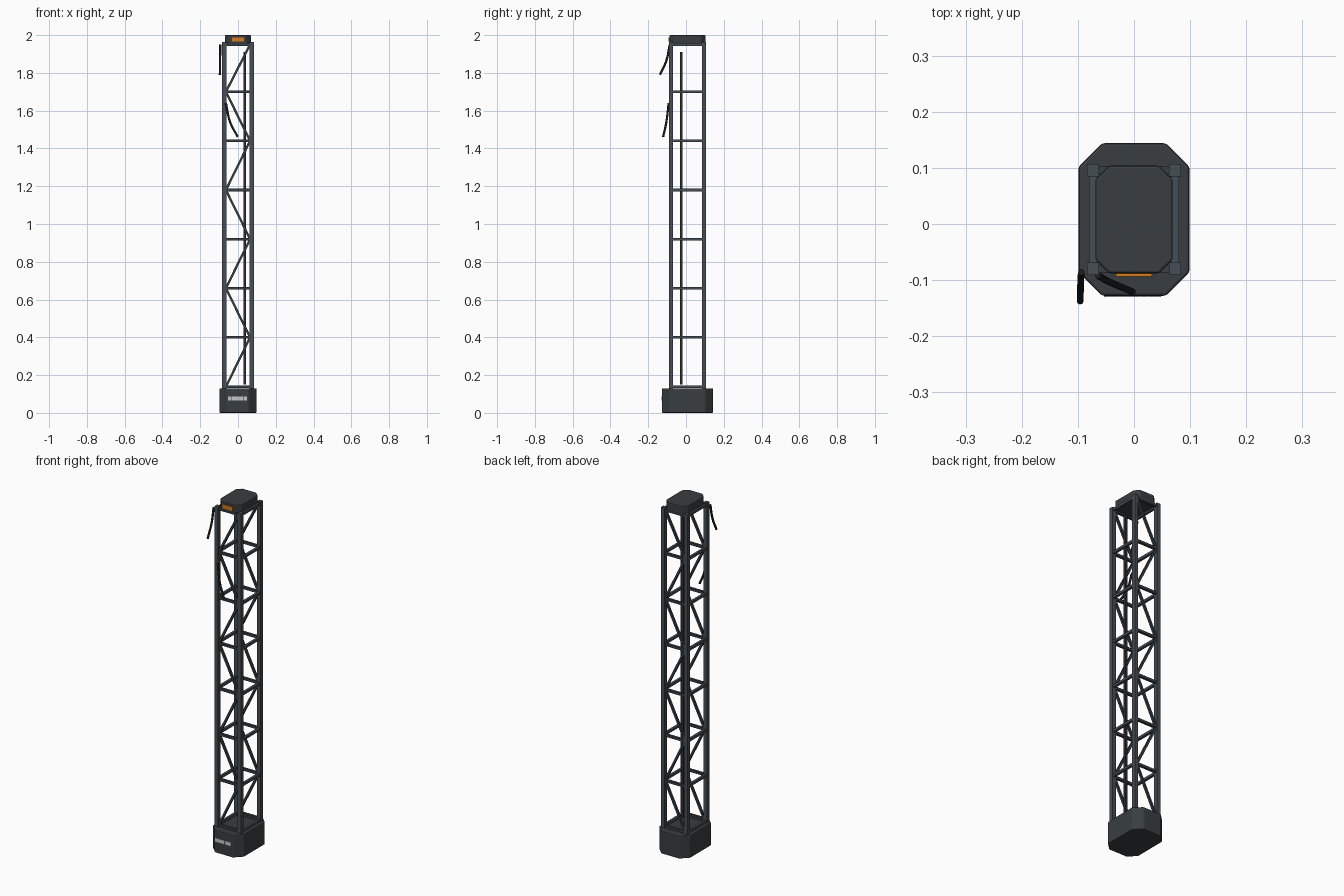
import bpy, bmesh, math
from mathutils import Vector

if "Cube" in bpy.data.objects:
    bpy.data.objects.remove(bpy.data.objects["Cube"])

CY = 0.008            # centre of the mast in depth
PX, PY = 0.073, 0.088  # post offsets from the mast centre


def material(name, rgb):
    m = bpy.data.materials.new(name)
    m.diffuse_color = (*rgb, 1)
    m.use_nodes = True
    m.node_tree.nodes["Principled BSDF"].inputs["Base Color"].default_value = m.diffuse_color
    return m


CASING = material("dark casing", (0.040, 0.048, 0.053))
STEEL = material("slate steel", (0.062, 0.077, 0.091))
BRACE = material("dark steel", (0.040, 0.049, 0.057))
RUBBER = material("black rubber", (0.010, 0.011, 0.012))
ROD = material("dark rod", (0.028, 0.025, 0.028))
ORANGE = material("orange", (0.68, 0.20, 0.012))
LABEL = material("pale grey", (0.55, 0.57, 0.58))


def finish(name, bm, mat):
    bmesh.ops.recalc_face_normals(bm, faces=bm.faces)
    me = bpy.data.meshes.new(name)
    bm.to_mesh(me)
    bm.free()
    me.materials.append(mat)
    ob = bpy.data.objects.new(name, me)
    bpy.context.collection.objects.link(ob)
    return ob


def box(name, centre, size, mat):
    bm = bmesh.new()
    bmesh.ops.create_cube(bm, size=1)
    bmesh.ops.scale(bm, vec=size, verts=bm.verts)
    bmesh.ops.translate(bm, vec=centre, verts=bm.verts)
    return finish(name, bm, mat)


def bar(name, a, b, width, mat):
    """Square bar between two points."""
    a, b = Vector(a), Vector(b)
    d = b - a
    bm = bmesh.new()
    bmesh.ops.create_cube(bm, size=1)
    bmesh.ops.scale(bm, vec=(width, width, d.length), verts=bm.verts)
    ob = finish(name, bm, mat)
    ob.location = (a + b) / 2
    ob.rotation_euler = d.to_track_quat('Z', 'Y').to_euler()
    return ob


def octagon_block(name, hx, hy, cut, z0, z1, bevel, mat):
    """Block with cut corners and softened edges."""
    pts = [(hx, cut - hy), (hx, hy - cut), (hx - cut, hy), (cut - hx, hy),
           (-hx, hy - cut), (-hx, cut - hy), (cut - hx, -hy), (hx - cut, -hy)]
    bm = bmesh.new()
    face = bm.faces.new([bm.verts.new((x, y + CY, z0)) for x, y in pts])
    top = bmesh.ops.extrude_face_region(bm, geom=[face])
    bmesh.ops.translate(bm, vec=(0, 0, z1 - z0),
                        verts=[v for v in top["geom"] if isinstance(v, bmesh.types.BMVert)])
    ob = finish(name, bm, mat)
    mod = ob.modifiers.new("soft edges", 'BEVEL')
    mod.width, mod.segments = bevel, 2
    return ob


def cable(name, points, radius):
    cu = bpy.data.curves.new(name, 'CURVE')
    cu.dimensions = '3D'
    cu.bevel_depth, cu.bevel_resolution, cu.use_fill_caps = radius, 2, True
    sp = cu.splines.new('BEZIER')
    sp.bezier_points.add(len(points) - 1)
    for p, co in zip(sp.bezier_points, points):
        p.co = co
        p.handle_left_type = p.handle_right_type = 'AUTO'
    cu.materials.append(RUBBER)
    bpy.context.collection.objects.link(bpy.data.objects.new(name, cu))


# Base and top cap
octagon_block("base", 0.099, 0.136, 0.042, 0, 0.13, 0.005, CASING)
octagon_block("top_cap", 0.069, 0.096, 0.025, 1.952, 2.0, 0.004, CASING)

# Corner posts
for sx in (-1, 1):
    for sy in (-1, 1):
        box("post", (sx * PX, CY + sy * PY, 1.044), (0.022, 0.022, 1.838), STEEL)

# Horizontal rails on all four sides
levels = [0.138] + [0.40 + 0.26 * i for i in range(6)] + [1.95]
for z in levels:
    for s in (-1, 1):
        box("cross_rail", (0, CY + s * PY, z), (2 * PX, 0.014, 0.014), BRACE)
        box("side_rail", (s * PX, CY, z), (0.014, 2 * PY, 0.014), STEEL)

# Zigzag braces on the front and back
for y in (CY - PY, CY + PY):
    for i, (z0, z1) in enumerate(zip(levels, levels[1:])):
        s = -1 if i % 2 == 0 else 1
        bar("diagonal_brace", (s * 0.064, y, z0), (-s * 0.064, y, z1), 0.012, BRACE)

# Inner vertical rod
box("inner_rod", (0.035, -0.025, 1.03), (0.014, 0.014, 1.76), ROD)

# Orange marker on the cap and pale label strip on the base
box("marker_plate", (0, -0.090, 1.976), (0.064, 0.007, 0.022), ORANGE)
for i in range(5):
    box("label_segment", (-0.0425 + 0.0205 * i - 0.001, -0.1285, 0.075),
        (0.0195, 0.004, 0.021), LABEL)

# Loose cables
cable("upper_cable", [(-0.094, -0.086, 1.95), (-0.095, -0.104, 1.865), (-0.096, -0.138, 1.79)], 0.006)
cable("lower_cable", [(-0.064, -0.092, 1.64), (-0.042, -0.104, 1.54), (-0.002, -0.121, 1.462)], 0.006)
